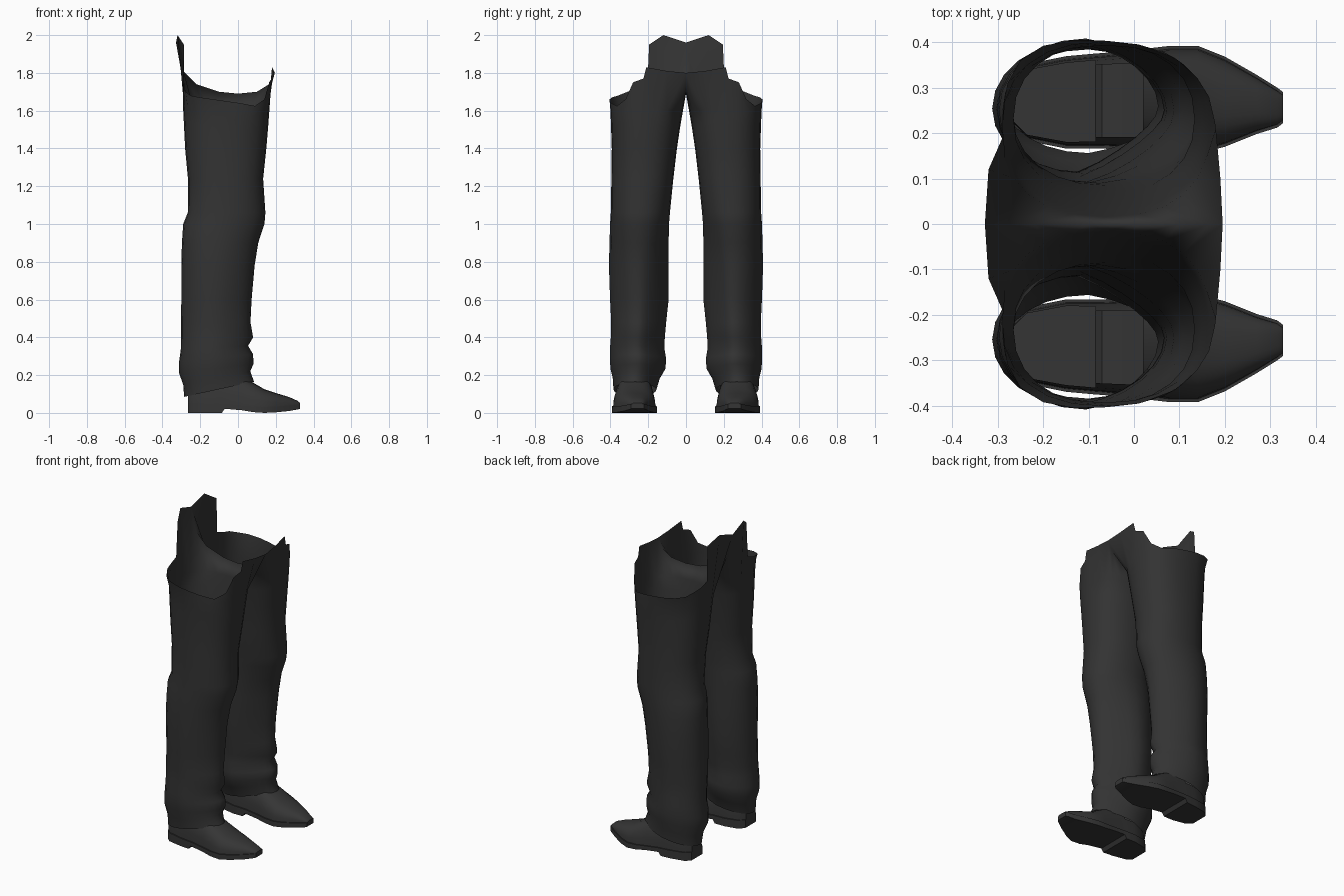
import bpy, bmesh, math


def material(name, v):
    m = bpy.data.materials.new(name)
    m.diffuse_color = (v, v, v, 1)
    return m


CLOTH = material("charcoal cloth", 0.033)
LEATHER = material("dark leather", 0.036)


def loft(name, rings, mat, angle, cap=False, drop=None):
    """Skin closed rings into one side, mirrored across y = 0."""
    bm = bmesh.new()
    vs = [[bm.verts.new(p) for p in r] for r in rings]
    for a, b in zip(vs, vs[1:]):
        n = len(a)
        for i in range(n):
            j = (i + 1) % n
            bm.faces.new((a[i], a[j], b[j], b[i]))
    if cap:
        bm.faces.new(vs[0][::-1])
        bm.faces.new(vs[-1])
        bmesh.ops.recalc_face_normals(bm, faces=bm.faces)
    if drop:
        gone = [f for f in bm.faces if drop(f.calc_center_median())]
        bmesh.ops.delete(bm, geom=gone, context='FACES')
    me = bpy.data.meshes.new(name)
    bm.to_mesh(me)
    bm.free()
    me.materials.append(mat)
    me.shade_smooth()
    me.set_sharp_from_angle(angle=math.radians(angle))
    ob = bpy.data.objects.new(name, me)
    bpy.context.collection.objects.link(ob)
    mod = ob.modifiers.new("mirror", 'MIRROR')
    mod.use_axis = (False, True, False)
    mod.merge_threshold = 0.001
    return ob


def power(v, p):
    return math.copysign(abs(v) ** p, v)


# Trouser leg rows: height, front lift, x back, x front, y inner, y outer
N = 24
rows = [
    (0.125, 0.040, -0.285, 0.085, 0.156, 0.384),
    (0.185, 0.035, -0.290, 0.065, 0.138, 0.388),
    (0.235, 0.025, -0.312, 0.082, 0.108, 0.400),
    (0.290, 0.020, -0.312, 0.080, 0.106, 0.403),
    (0.345, 0.010, -0.303, 0.053, 0.115, 0.402),
    (0.400, 0.000, -0.302, 0.080, 0.112, 0.398),
    (0.480, 0.000, -0.302, 0.066, 0.105, 0.396),
    (0.600, 0.000, -0.300, 0.072, 0.092, 0.402),
    (0.780, 0.000, -0.300, 0.088, 0.092, 0.408),
    (0.900, 0.000, -0.297, 0.107, 0.092, 0.405),
    (1.000, 0.000, -0.290, 0.140, 0.090, 0.402),
    (1.060, 0.000, -0.266, 0.145, 0.085, 0.398),
    (1.240, 0.000, -0.265, 0.133, 0.067, 0.395),
    (1.400, 0.000, -0.280, 0.150, 0.048, 0.393),
    (1.520, 0.000, -0.286, 0.160, 0.030, 0.397),
    (1.600, 0.000, -0.290, 0.166, 0.016, 0.400),
]
rings = []
for z, lift, x0, x1, y0, y1 in rows:
    ring = []
    p = 1.0 - 0.16 * max(0, z - 0.6)
    shin = min(1, max(0, (1.1 - z) / 0.4))   # lower leg narrows to the front
    if z < 0.2:
        shin = 0.5
    for i in range(N):
        a = math.tau * i / N
        c, s = power(math.cos(a), p), power(math.sin(a), p)
        t = 1 - shin * max(0, c) * (0.45 if s < 0 else 0.18)
        ring.append(((x0 + x1) / 2 + c * (x1 - x0) / 2,
                     (y0 + y1) / 2 + s * t * (y1 - y0) / 2, z + lift * c))
    rings.append(ring)

# Torn waist edge: front flap, low outer side, tall back flap, crotch seam
rings.append([
    (0.18, 0.21, 1.83), (0.178, 0.225, 1.77), (0.165, 0.28, 1.75),
    (0.14, 0.32, 1.66), (0.09, 0.365, 1.625), (0.01, 0.395, 1.64),
    (-0.06, 0.403, 1.65), (-0.13, 0.405, 1.66), (-0.20, 0.392, 1.67),
    (-0.25, 0.36, 1.68), (-0.278, 0.31, 1.70), (-0.288, 0.26, 1.71),
    (-0.290, 0.205, 1.73), (-0.287, 0.195, 1.95), (-0.320, 0.12, 2.0),
    (-0.328, 0, 1.96), (-0.29, 0, 1.81), (-0.22, 0, 1.74),
    (-0.10, 0, 1.70), (0, 0, 1.69), (0.10, 0, 1.70),
    (0.165, 0, 1.74), (0.195, 0, 1.80), (0.19, 0.10, 1.81)])
loft("trousers", rings, CLOTH, 60)

# Shoe stations: x, y inner, y outer, sole bottom, sole top, upper top
shoe = [
    (-0.265, 0.215, 0.325, 0.000, 0.052, 0.150),
    (-0.235, 0.183, 0.352, 0.000, 0.052, 0.185),
    (-0.150, 0.166, 0.369, 0.000, 0.050, 0.210),
    (-0.085, 0.166, 0.375, 0.000, 0.048, 0.210),
    (-0.070, 0.166, 0.376, 0.022, 0.048, 0.210),
    (0.020, 0.161, 0.385, 0.014, 0.040, 0.195),
    (0.080, 0.156, 0.392, 0.004, 0.034, 0.160),
    (0.140, 0.154, 0.392, 0.000, 0.032, 0.125),
    (0.200, 0.170, 0.368, 0.003, 0.034, 0.105),
    (0.270, 0.198, 0.328, 0.010, 0.040, 0.084),
    (0.315, 0.212, 0.300, 0.018, 0.046, 0.064),
    (0.328, 0.222, 0.290, 0.022, 0.048, 0.053),
]
rings = []
for x, y0, y1, zb, zs, zt in shoe:
    m, r = (y0 + y1) / 2, (y1 - y0) / 2 - 0.007
    e = 0.6 if x < 0 else 0.75
    ring = [(x, y0, zs), (x, y0, zb), (x, y1, zb), (x, y1, zs)]
    for k in range(13):
        t = math.pi * k / 12
        ring.append((x, m + r * power(math.cos(t), e),
                     zs + (zt - zs) * math.sin(t) ** 0.85))
    rings.append(ring)


# Hollow shoe shell, open just above the trouser hem
def above_hem(c):
    return c.x < 0.06 and c.z > 0.175 + 0.22 * c.x


loft("shoes", rings, LEATHER, 40, True, above_hem)
